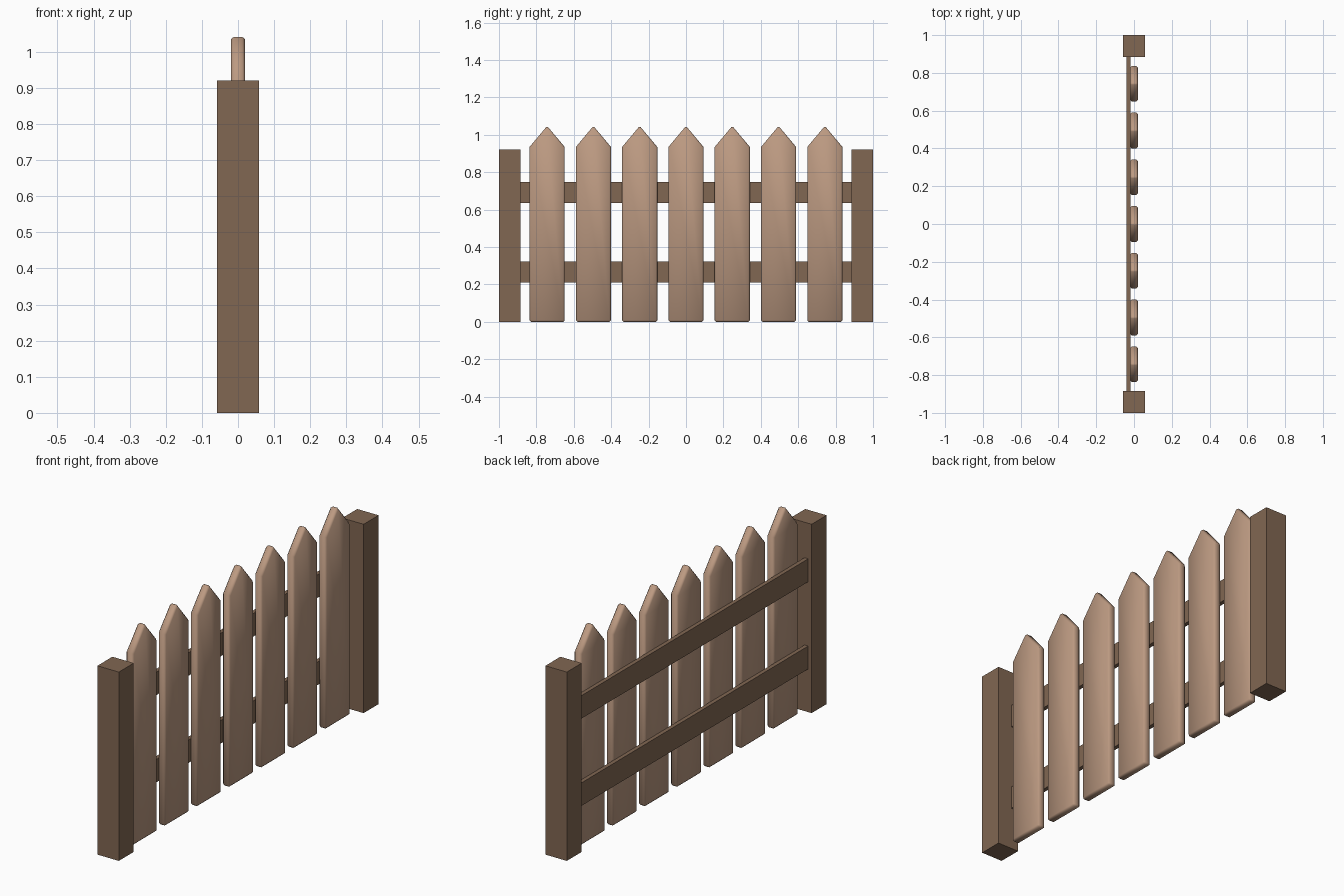
import bpy, bmesh, math

if "Cube" in bpy.data.objects:
    bpy.data.objects.remove(bpy.data.objects["Cube"])


def material(name, color):
    m = bpy.data.materials.new(name)
    m.diffuse_color = (*color, 1)
    m.use_nodes = True
    m.node_tree.nodes["Principled BSDF"].inputs["Base Color"].default_value = m.diffuse_color
    return m


dark_wood = material("dark_wood", (0.22, 0.135, 0.085))
light_wood = material("light_wood", (0.50, 0.32, 0.22))


def slab(name, profile, x0, x1, mat, y=0):
    """Extrude a closed (y, z) profile from x0 to x1."""
    bm = bmesh.new()
    face = bm.faces.new([bm.verts.new((x0, p, q)) for p, q in profile])
    ext = bmesh.ops.extrude_face_region(bm, geom=[face])
    moved = [v for v in ext["geom"] if isinstance(v, bmesh.types.BMVert)]
    bmesh.ops.translate(bm, verts=moved, vec=(x1 - x0, 0, 0))
    bmesh.ops.recalc_face_normals(bm, faces=bm.faces)
    me = bpy.data.meshes.new(name)
    bm.to_mesh(me)
    bm.free()
    me.materials.append(mat)
    ob = bpy.data.objects.new(name, me)
    ob.location.y = y
    bpy.context.collection.objects.link(ob)
    return ob


def rect(w, z0, z1):
    return [(-w, z0), (w, z0), (w, z1), (-w, z1)]


# End posts
for side, y in (("front", -0.9425), ("back", 0.9425)):
    slab(f"{side}_post", rect(0.0575, 0, 0.92), -0.0575, 0.0575, dark_wood, y)

# Horizontal rails behind the pickets
for label, z0, z1 in (("lower", 0.21, 0.322), ("upper", 0.635, 0.747)):
    slab(f"{label}_rail", rect(0.89, z0, z1), -0.039, -0.019, dark_wood)

# Pointed pickets with softened edges
picket = [(-0.094, 0), (0.094, 0), (0.094, 0.935), (0, 1.047), (-0.094, 0.935)]
for i in range(7):
    ob = slab(f"picket_{i + 1}", picket, -0.02, 0.02, light_wood, (i - 3) * 0.2475)
    bevel = ob.modifiers.new("soft_edges", "BEVEL")
    bevel.width = 0.008
    bevel.segments = 1
    bevel.limit_method = "ANGLE"
    bevel.angle_limit = math.radians(60)
    ob.data.shade_smooth()
